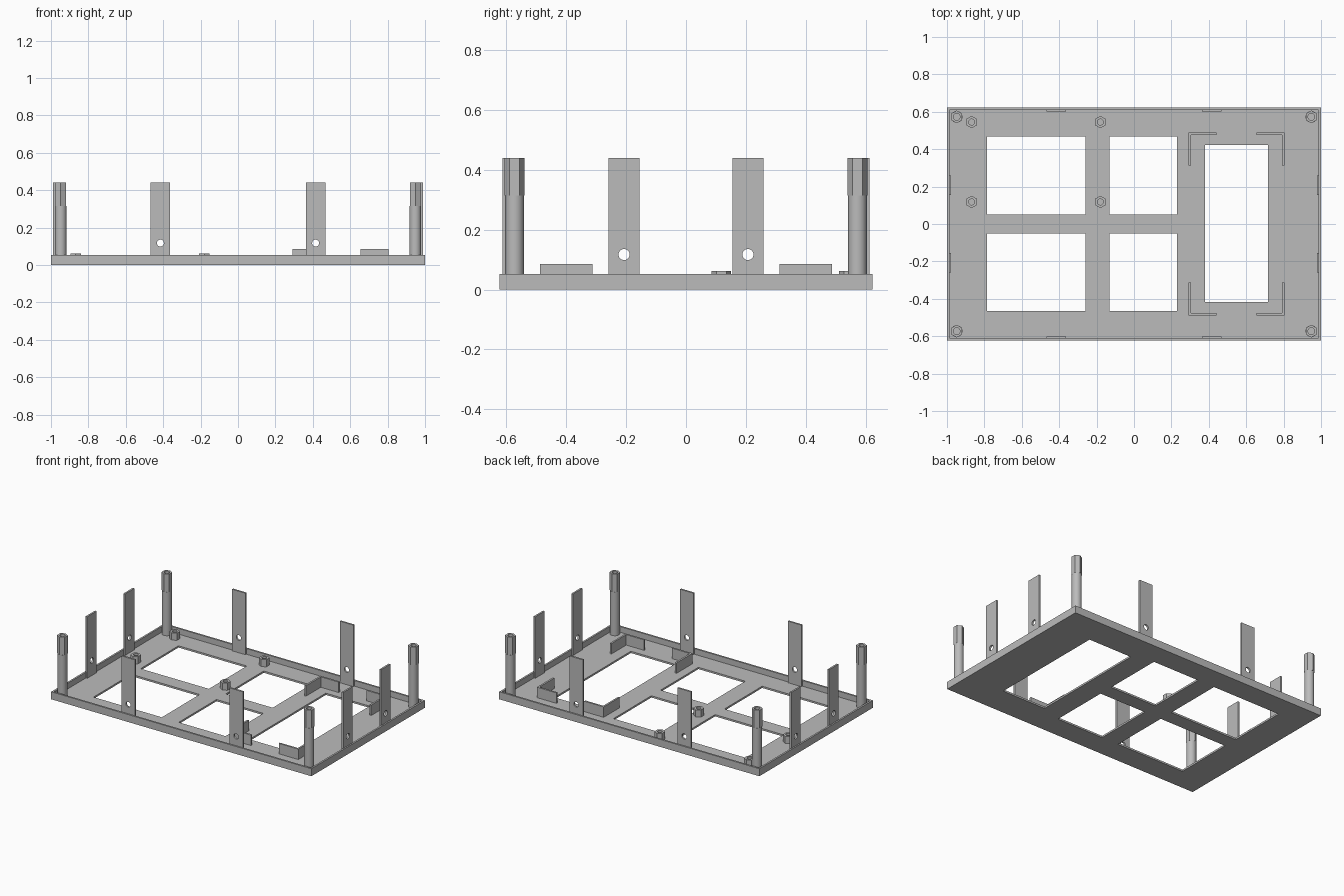
import bpy
import bmesh
import math
from mathutils import Vector

default = bpy.data.objects.get("Cube")
if default:
    bpy.data.objects.remove(default, do_unlink=True)

HALF_X, HALF_Y = 1.0, 0.6225
WALL, FLOOR, RIM = 0.0125, 0.0125, 0.052
SIGNS = (-1, 1)

grey = bpy.data.materials.new("plain grey")
grey.use_nodes = True
colour = (0.5, 0.5, 0.5, 1)
grey.diffuse_color = colour
grey.node_tree.nodes["Principled BSDF"].inputs["Base Color"].default_value = colour


def finish(name, bm):
    mesh = bpy.data.meshes.new(name)
    bmesh.ops.recalc_face_normals(bm, faces=bm.faces)
    bm.to_mesh(mesh)
    bm.free()
    mesh.materials.append(grey)
    obj = bpy.data.objects.new(name, mesh)
    bpy.context.collection.objects.link(obj)
    return obj


def add_box(bm, low, high):
    low, high = Vector(low), Vector(high)
    verts = bmesh.ops.create_cube(bm, size=1)["verts"]
    bmesh.ops.scale(bm, vec=high - low, verts=verts)
    bmesh.ops.translate(bm, vec=(low + high) / 2, verts=verts)


def cut(obj, cutter):
    """Subtract the cutter, bake the result and discard the cutter."""
    cutter.hide_render = True
    mod = obj.modifiers.new("cut", "BOOLEAN")
    mod.operation, mod.solver, mod.object = "DIFFERENCE", "EXACT", cutter
    bpy.context.view_layer.update()
    graph = bpy.context.evaluated_depsgraph_get()
    baked = bpy.data.meshes.new_from_object(obj.evaluated_get(graph))
    obj.modifiers.clear()
    obj.data = baked
    bpy.data.objects.remove(cutter, do_unlink=True)


def add_tube(bm, outer, inner, z0, z1, hexagonal):
    """Upright tube with a round bore and a round or hexagonal outside."""
    n = 24
    rings = []
    for radius, z, bore in ((outer, z0, False), (outer, z1, False),
                            (inner, z1, True), (inner, z0, True)):
        ring = []
        for i in range(n):
            a = math.tau * i / n + math.pi / 6
            r = radius
            if hexagonal and not bore:
                r *= math.cos(math.pi / 6) / math.cos(math.tau * (i % 4) / n - math.pi / 6)
            ring.append(bm.verts.new((r * math.cos(a), r * math.sin(a), z)))
        rings.append(ring)
    for k in range(4):
        a, b = rings[k], rings[(k + 1) % 4]
        for i in range(n):
            j = (i + 1) % n
            bm.faces.new((a[i], a[j], b[j], b[i]))


def smooth(obj):
    bpy.ops.object.select_all(action="DESELECT")
    obj.select_set(True)
    bpy.context.view_layer.objects.active = obj
    bpy.ops.object.shade_smooth_by_angle(angle=math.radians(30))


# Shallow tray with a raised rim and five windows in the floor
bm = bmesh.new()
add_box(bm, (-HALF_X, -HALF_Y, 0), (HALF_X, HALF_Y, RIM))
tray = finish("tray", bm)

bm = bmesh.new()
add_box(bm, (WALL - HALF_X, WALL - HALF_Y, FLOOR), (HALF_X - WALL, HALF_Y - WALL, 0.2))
cut(tray, finish("tray_hollow", bm))

bm = bmesh.new()
for x0, x1 in ((-0.785, -0.26), (-0.13, 0.23)):
    for y0, y1 in ((-0.465, -0.05), (0.052, 0.468)):
        add_box(bm, (x0, y0, -0.1), (x1, y1, 0.1))
add_box(bm, (0.38, -0.417, -0.1), (0.716, 0.422, 0.1))
cut(tray, finish("window_cutter", bm))


# Upright mounting tabs, two on each side, each with two screw holes
def mounting_tab(name, location, angle):
    bm = bmesh.new()
    add_box(bm, (-0.0515, -WALL / 2, FLOOR / 2), (0.0515, WALL / 2, 0.44))
    tab = finish(name, bm)
    bm = bmesh.new()
    for z in (0.117, 0.325):
        verts = bmesh.ops.create_cone(bm, cap_ends=True, segments=24, radius1=0.0185,
                                      radius2=0.0185, depth=0.2)["verts"]
        for v in verts:
            v.co = (v.co.x, v.co.z, v.co.y + z)
    cut(tab, finish("hole_cutter", bm))
    tab.location = location
    tab.rotation_euler.z = angle
    smooth(tab)


INSET = 0.016
for s in SIGNS:
    side = "left" if s > 0 else "right"
    end = "back" if s > 0 else "front"
    for t in SIGNS:
        mounting_tab(f"{end}_tab", (t * 0.415, s * (HALF_Y - INSET), 0), 0)
        mounting_tab(f"{side}_tab", (s * (HALF_X - INSET), t * 0.207, 0), math.pi / 2)

# Corner posts: round shaft with a hollow hexagonal head
for sx in SIGNS:
    for sy in SIGNS:
        bm = bmesh.new()
        bmesh.ops.create_cone(bm, cap_ends=True, segments=32, radius1=0.031, radius2=0.031,
                              depth=0.315 - FLOOR / 2)
        bmesh.ops.translate(bm, vec=(0, 0, (0.315 + FLOOR / 2) / 2), verts=bm.verts)
        add_tube(bm, 0.034, 0.018, 0.315, 0.44, True)
        post = finish("corner_post", bm)
        post.location = (sx * 0.948, sy * 0.573, 0)
        smooth(post)

# Small hexagonal standoffs for a board
for x in (-0.868, -0.18):
    for y in (0.118, 0.545):
        bm = bmesh.new()
        add_tube(bm, 0.033, 0.016, FLOOR / 2, 0.0625, True)
        standoff = finish("board_standoff", bm)
        standoff.location = (x, y, 0)
        smooth(standoff)

# L-shaped corner brackets around the large window
CENTRE_X, REACH_X, REACH_Y = 0.548, 0.257, 0.488
for sx in SIGNS:
    for sy in SIGNS:
        bm = bmesh.new()
        ox, oy = REACH_X, REACH_Y
        profile = ((ox, oy), (ox - 0.15, oy), (ox - 0.15, oy - WALL),
                   (ox - WALL, oy - WALL), (ox - WALL, oy - 0.175), (ox, oy - 0.175))
        base = bm.faces.new([bm.verts.new((CENTRE_X + sx * x, sy * y, FLOOR / 2))
                             for x, y in profile])
        top = bmesh.ops.extrude_face_region(bm, geom=[base], use_keep_orig=True)["geom"]
        bmesh.ops.translate(bm, vec=(0, 0, 0.085 - FLOOR / 2),
                            verts=[g for g in top if isinstance(g, bmesh.types.BMVert)])
        finish("corner_bracket", bm)
